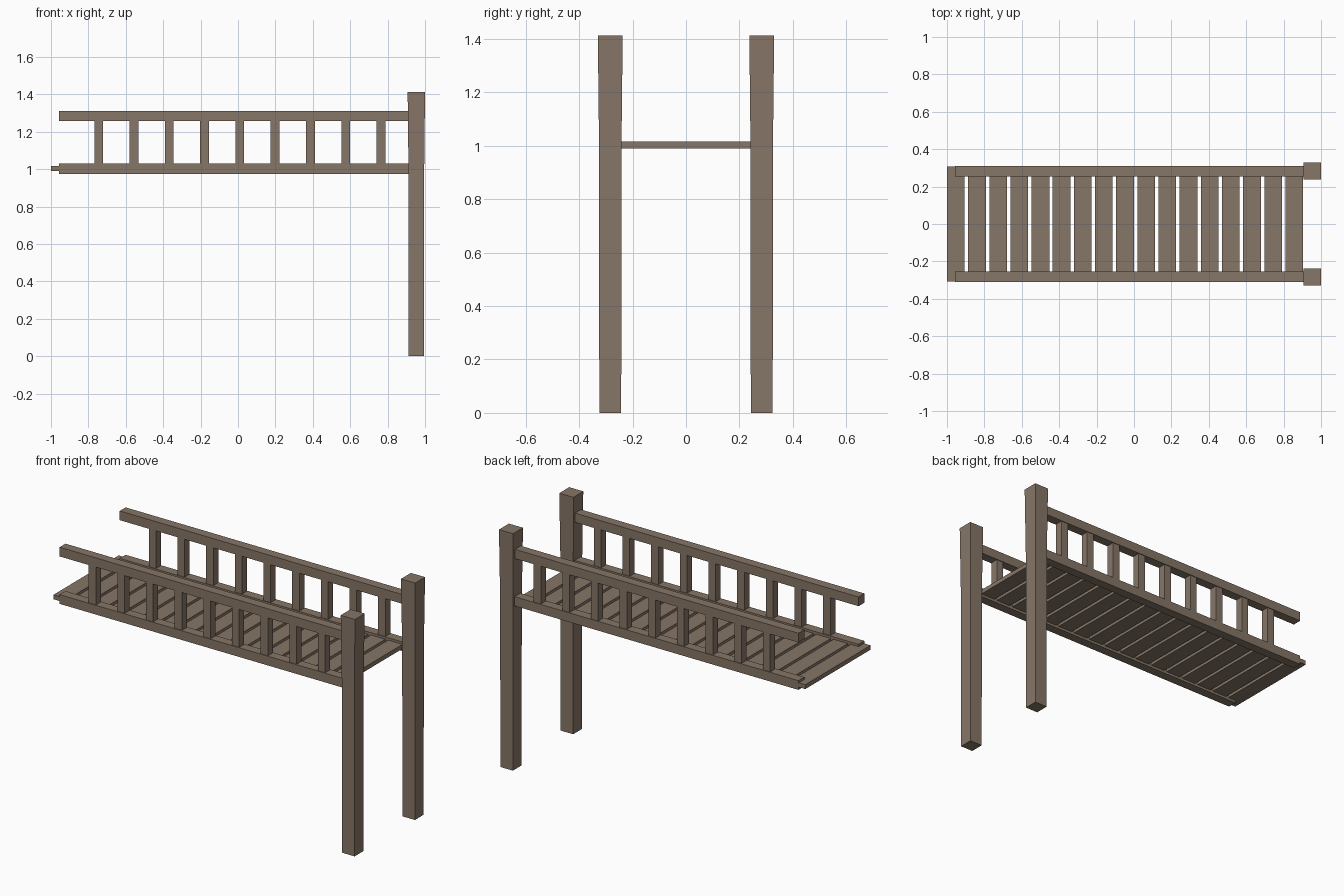
import bpy, bmesh

if "Cube" in bpy.data.objects:
    bpy.data.objects.remove(bpy.data.objects["Cube"])

wood = bpy.data.materials.new("weathered_wood")
wood.diffuse_color = (0.24, 0.18, 0.135, 1)
wood.use_nodes = True
wood.node_tree.nodes["Principled BSDF"].inputs["Base Color"].default_value = wood.diffuse_color


def make(name, bm):
    bmesh.ops.recalc_face_normals(bm, faces=bm.faces)
    me = bpy.data.meshes.new(name)
    bm.to_mesh(me)
    bm.free()
    me.materials.append(wood)
    ob = bpy.data.objects.new(name, me)
    bpy.context.collection.objects.link(ob)
    return ob


def box(name, x0, x1, y0, y1, z0, z1):
    bm = bmesh.new()
    bmesh.ops.create_cube(bm, size=1)
    for v in bm.verts:
        v.co = ((x0 + x1) / 2 + v.co.x * (x1 - x0),
                (y0 + y1) / 2 + v.co.y * (y1 - y0),
                (z0 + z1) / 2 + v.co.z * (z1 - z0))
    return make(name, bm)


def post(name, cx, cy):
    # square post, flaring slightly towards the top
    bm = bmesh.new()
    rings = [[bm.verts.new((cx + sx * h, cy + sy * h, z))
              for sx, sy in ((-1, -1), (1, -1), (1, 1), (-1, 1))]
             for h, z in ((0.041, 0), (0.042, 1.0), (0.0465, 1.413))]
    for a, b in zip(rings, rings[1:]):
        for i in range(4):
            j = (i + 1) % 4
            bm.faces.new((a[i], a[j], b[j], b[i]))
    bm.faces.new(rings[0][::-1])
    bm.faces.new(rings[-1])
    return make(name, bm)


# deck planks
for i in range(17):
    x = -1 + i * 0.1131
    box(f"deck_plank_{i + 1}", x, x + 0.0945, -0.307, 0.307, 0.99, 1.016)

# both sides: post, rails, balusters
for side, s in (("front", -1), ("back", 1)):
    post(f"{side}_post", 0.9535, s * 0.2835)
    y0, y1 = sorted((s * 0.255, s * 0.31))
    box(f"{side}_bottom_rail", -0.957, 0.912, y0, y1, 0.975, 1.03)
    box(f"{side}_top_rail", -0.957, 0.912, y0, y1, 1.257, 1.312)
    yc = s * 0.2825
    for i in range(9):
        x = -0.745 + i * 0.1887
        box(f"{side}_baluster_{i + 1}", x - 0.0235, x + 0.0235,
            yc - 0.0235, yc + 0.0235, 1.02, 1.265)
